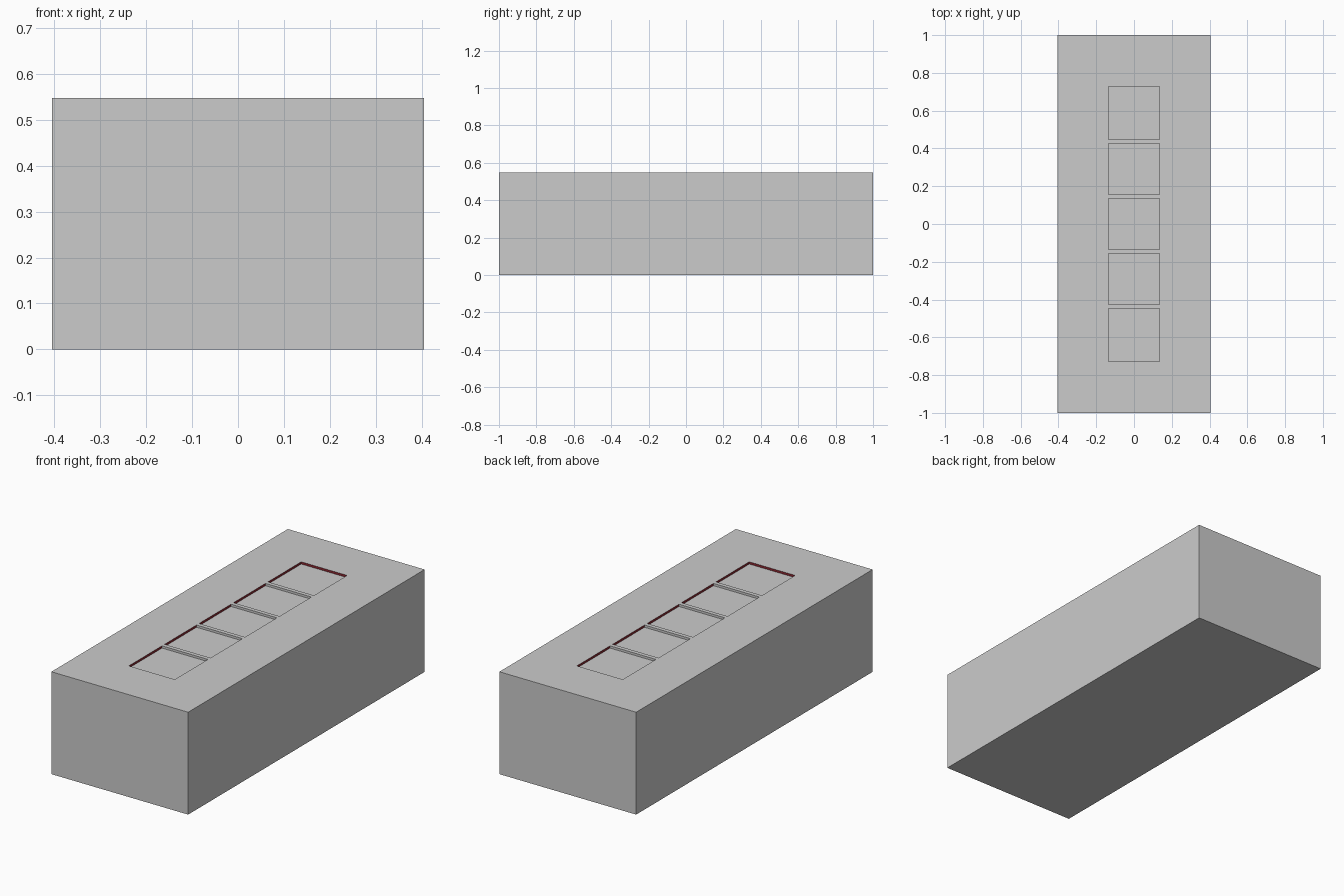
import bpy, bmesh

if "Cube" in bpy.data.objects:
    bpy.data.objects.remove(bpy.data.objects["Cube"])

W, L, H = 0.405, 1.0, 0.548      # half width, half length, height
RW, RL, D = 0.136, 0.729, 0.012  # recess half width, half length, depth
COUNT, BAR = 5, 0.022            # panels and divider width

red = bpy.data.materials.new("dark_red")
red.diffuse_color = (0.25, 0.02, 0.03, 1)
red.use_nodes = True
red.node_tree.nodes["Principled BSDF"].inputs["Base Color"].default_value = red.diffuse_color


def finish(name, bm, mats=()):
    bmesh.ops.recalc_face_normals(bm, faces=bm.faces[:])
    me = bpy.data.meshes.new(name)
    bm.to_mesh(me)
    bm.free()
    for m in mats:
        me.materials.append(m)
    ob = bpy.data.objects.new(name, me)
    bpy.context.collection.objects.link(ob)
    return ob


def ring(bm, x, y, z):
    return [bm.verts.new((sx * x, sy * y, z))
            for sx, sy in ((-1, -1), (1, -1), (1, 1), (-1, 1))]


def bridge(bm, a, b, mat=0):
    for i in range(4):
        j = (i + 1) % 4
        bm.faces.new((a[i], a[j], b[j], b[i])).material_index = mat


# Block with a shallow, red-sided recess in its top
grey = bpy.data.materials.new("grey")
grey.diffuse_color = (0.8, 0.8, 0.8, 1)
grey.use_nodes = True
grey.node_tree.nodes["Principled BSDF"].inputs["Base Color"].default_value = grey.diffuse_color
bm = bmesh.new()
base, top = ring(bm, W, L, 0), ring(bm, W, L, H)
rim, floor = ring(bm, RW, RL, H), ring(bm, RW, RL, H - D)
bm.faces.new(base)
bridge(bm, base, top)
bridge(bm, top, rim)
bridge(bm, rim, floor, 1)
bm.faces.new(floor)
finish("block", bm, (grey, red))

# Thin dividers separating the five panels
pitch = 2 * RL / COUNT
for i in range(1, COUNT):
    bm = bmesh.new()
    low, high = ring(bm, RW, BAR / 2, H - D), ring(bm, RW, BAR / 2, H)
    bm.faces.new(low)
    bridge(bm, low, high)
    bm.faces.new(high)
    ob = finish(f"divider_{i}", bm)
    ob.location.y = -RL + i * pitch
